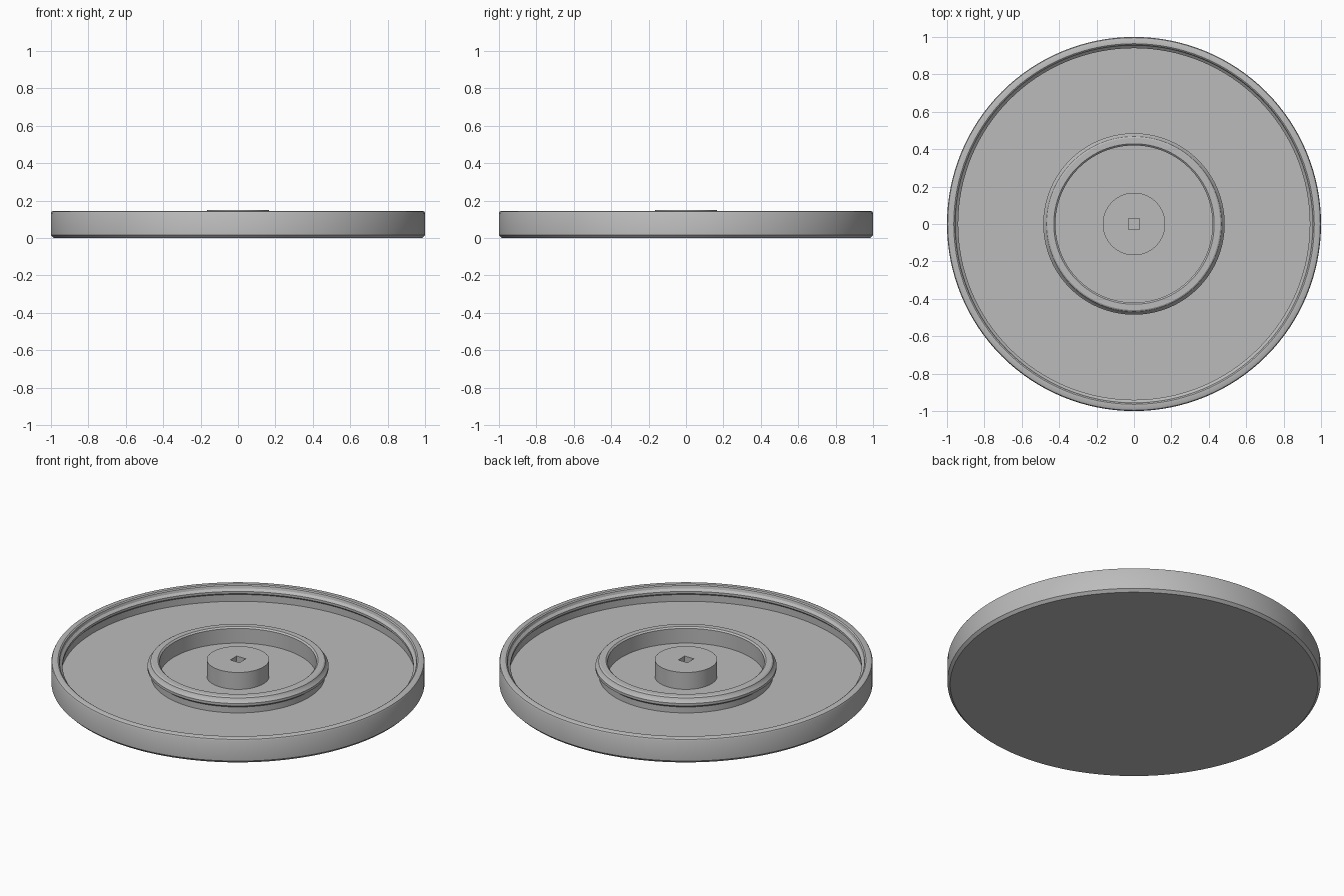
import bpy
import bmesh
import math

SIDES = 128

cube = bpy.data.objects.get("Cube")
if cube:
    bpy.data.objects.remove(cube, do_unlink=True)

# One plain grey for the whole model
grey = bpy.data.materials.new("plain_grey")
grey.use_nodes = True
colour = (0.5, 0.5, 0.5, 1)
grey.diffuse_color = colour
grey.node_tree.nodes["Principled BSDF"].inputs["Base Color"].default_value = colour


def lathe(name, profile, closed=False):
    """Turn a radius/height profile around the z axis."""
    bm = bmesh.new()
    verts = [bm.verts.new((r, 0, z)) for r, z in profile]
    edges = [bm.edges.new(pair) for pair in zip(verts, verts[1:])]
    if closed:
        edges.append(bm.edges.new((verts[-1], verts[0])))
    bmesh.ops.spin(bm, geom=verts + edges, axis=(0, 0, 1), cent=(0, 0, 0),
                   angle=math.tau, steps=SIDES, use_duplicate=False)
    bmesh.ops.remove_doubles(bm, verts=bm.verts, dist=0.0001)
    bmesh.ops.recalc_face_normals(bm, faces=bm.faces)
    mesh = bpy.data.meshes.new(name)
    bm.to_mesh(mesh)
    bm.free()
    mesh.materials.append(grey)
    obj = bpy.data.objects.new(name, mesh)
    bpy.context.collection.objects.link(obj)
    return obj


def activate(obj):
    bpy.ops.object.select_all(action="DESELECT")
    obj.select_set(True)
    bpy.context.view_layer.objects.active = obj


FLOOR, TOP = 0.05, 0.145

# Dish: flat base, chamfered foot, rounded rim and an inner snap lip
dish = lathe("dish", [
    (0, 0), (0.985, 0), (1, 0.015), (1, 0.133), (0.996, 0.141), (0.988, TOP),
    (0.964, TOP), (0.957, 0.14), (0.953, 0.125), (0.94, 0.113),
    (0.94, 0.1), (0.95, 0.09), (0.95, FLOOR), (0, FLOOR)])

# Inner ring: plain inside wall, snap ridge around the outside
ring = lathe("inner_ring", [
    (0.42, FLOOR - 0.01), (0.42, 0.137), (0.429, TOP), (0.46, TOP),
    (0.468, 0.14), (0.472, 0.128), (0.485, 0.115), (0.485, 0.1),
    (0.465, 0.085), (0.465, FLOOR - 0.01)], closed=True)

# Centre hub with a square socket
hub = lathe("centre_hub", [
    (0, FLOOR - 0.01), (0.167, FLOOR - 0.01), (0.167, 0.15), (0, 0.15)])
bpy.ops.mesh.primitive_cube_add(size=1, location=(0, 0, 0.13))
cutter = bpy.context.object
cutter.name = "socket_cutter"
cutter.scale = (0.06, 0.06, 0.12)
cutter.hide_render = True
cutter.data.materials.append(grey)
cut = hub.modifiers.new("socket", "BOOLEAN")
cut.operation = "DIFFERENCE"
cut.solver = "EXACT"
cut.object = cutter
activate(hub)
bpy.ops.object.modifier_apply(modifier=cut.name)
bpy.data.objects.remove(cutter, do_unlink=True)

for part in (dish, ring, hub):
    activate(part)
    bpy.ops.object.shade_smooth_by_angle(angle=math.radians(30))
